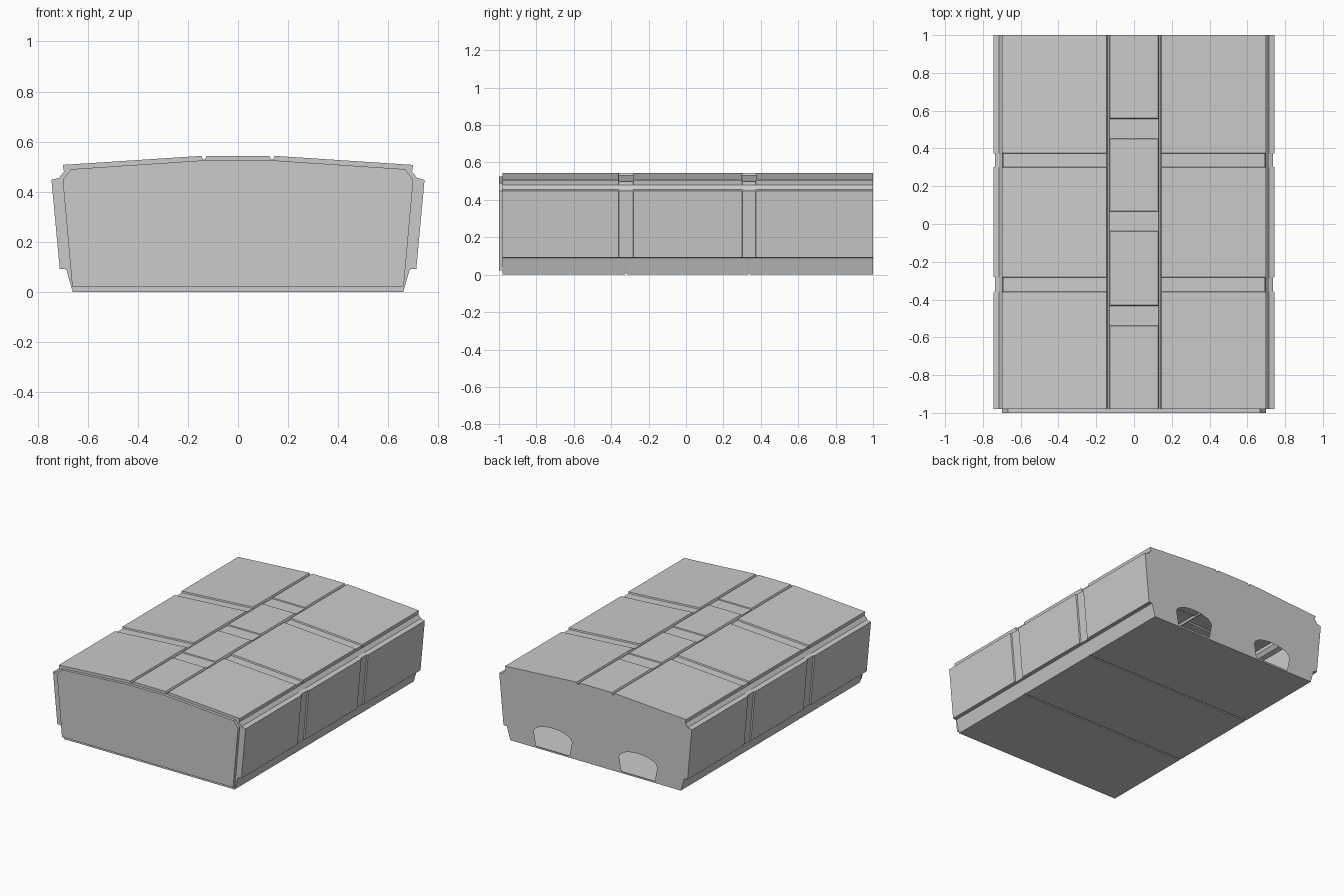
import bpy, bmesh, math

if "Cube" in bpy.data.objects:
    bpy.data.objects.remove(bpy.data.objects["Cube"])


def mirror(half):
    """Close a right-hand half profile by mirroring it across x = 0."""
    return half + [(-x, z) for x, z in reversed(half)]


def profile(panel=False, strip=False, floor=False):
    """Body cross-section; flags sink the panel joints, centre strip or floor seam."""
    p, s, f = 0.009 * panel, 0.006 * strip, 0.006 * floor
    return mirror([
        (0.66, f), (0.686, 0.09),
        (0.712 - p, 0.092), (0.745 - p, 0.447),
        (0.715, 0.455), (0.695, 0.48),
        (0.70 - p * 0.6, 0.507 - p), (0.146, 0.543 - p),
        (0.14, 0.528), (0.133, 0.528),
        (0.126 + s * 0.5, 0.543 - s),
    ])


def make_object(name, bm):
    bmesh.ops.recalc_face_normals(bm, faces=bm.faces)
    mesh = bpy.data.meshes.new(name)
    bm.to_mesh(mesh)
    bm.free()
    obj = bpy.data.objects.new(name, mesh)
    bpy.context.collection.objects.link(obj)
    return obj


def ring(bm, pts, y):
    return [bm.verts.new((x, y, z)) for x, z in pts]


def bridge(bm, a, b):
    n = len(a)
    for i in range(n):
        j = (i + 1) % n
        bm.faces.new((a[i], a[j], b[j], b[i]))


# Ranges along y where each surface is sunk
PANEL = [(-0.36, -0.28), (0.30, 0.375)]
STRIP = [(-0.54, -0.43), (-0.04, 0.07), (0.45, 0.56)]
FLOOR = [(-0.326, -0.314), (0.332, 0.344)]
FRONT, BACK, STEP = -0.98, 1.0, 0.006


def inside(y, spans):
    return any(a < y < b for a, b in spans)


# Hollow body lofted from front to back, with short steps at every recess
stops = {FRONT, BACK}
for a, b in PANEL + STRIP + FLOOR:
    stops |= {a - 0.0001, a + STEP / 2, b - STEP / 2, b + 0.0001}
bm = bmesh.new()
rings = [ring(bm, profile(inside(y, PANEL), inside(y, STRIP), inside(y, FLOOR)), y)
         for y in sorted(stops)]
for a, b in zip(rings, rings[1:]):
    bridge(bm, a, b)
bm.faces.new(rings[0])
bmesh.ops.dissolve_limit(bm, angle_limit=0.001, verts=bm.verts, edges=bm.edges)
make_object("body_shell", bm)

# Raised front panel, slightly smaller than the body section
bm = bmesh.new()
front = mirror([(0.662, 0.022), (0.70, 0.447), (0.667, 0.49), (0.14, 0.525)])
a, b = ring(bm, front, -1.0), ring(bm, front, FRONT)
bridge(bm, a, b)
bm.faces.new(a)
make_object("front_panel", bm)

# Back wall with two arched openings into the hollow interior
bm = bmesh.new()


def loop(pts):
    v = ring(bm, pts, BACK)
    return [bm.edges.new((v[i - 1], v[i])) for i in range(len(v))]


edges = loop(profile())
arch = [(0.13, 0.012), (0.148, 0.11)]
arch += [(0.148 * math.cos(t), 0.11 + 0.06 * math.sin(t))
         for t in (math.radians(d) for d in (20, 40, 60, 80))]
for cx in (-0.33, 0.33):
    edges += loop([(cx + x, z) for x, z in mirror(arch)])
bmesh.ops.triangle_fill(bm, use_beauty=True, use_dissolve=False, edges=edges, normal=(0, 1, 0))
make_object("back_wall", bm)
